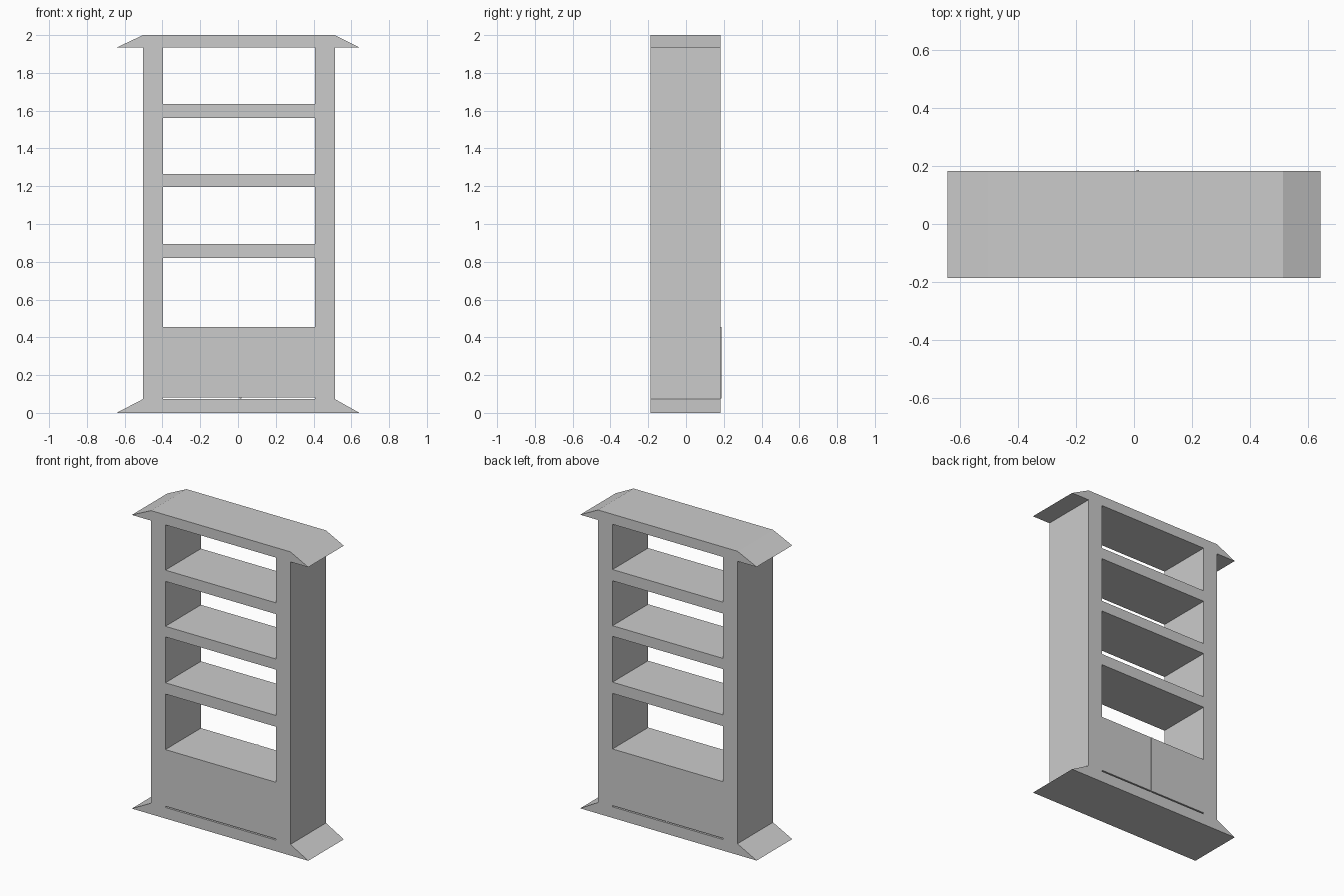
import bpy, bmesh

if "Cube" in bpy.data.objects:
    bpy.data.objects.remove(bpy.data.objects["Cube"])

FRONT, BACK = -0.187, 0.183      # depth of the carcass
LEFT, RIGHT = -0.503, 0.513      # outer faces of the posts
IN_L, IN_R = -0.398, 0.407       # inner faces of the posts
TIP = 0.643                      # overhang of crown and plinth


def prism(name, profile, y0=FRONT, y1=BACK):
    """Extrude an x-z profile along y."""
    bm = bmesh.new()
    face = bm.faces.new([bm.verts.new((x, y0, z)) for x, z in profile])
    ext = bmesh.ops.extrude_face_region(bm, geom=[face])
    moved = [v for v in ext["geom"] if isinstance(v, bmesh.types.BMVert)]
    bmesh.ops.translate(bm, verts=moved, vec=(0, y1 - y0, 0))
    bmesh.ops.recalc_face_normals(bm, faces=bm.faces)
    mesh = bpy.data.meshes.new(name)
    bm.to_mesh(mesh)
    bm.free()
    obj = bpy.data.objects.new(name, mesh)
    bpy.context.collection.objects.link(obj)
    return obj


def board(name, x0, x1, z0, z1, y0=FRONT, y1=BACK):
    return prism(name, [(x0, z0), (x1, z0), (x1, z1), (x0, z1)], y0, y1)


# Plinth and crown with sloping ends
for name, z0, z1 in (("plinth", 0.0, 0.073), ("crown", 1.934, 2.0)):
    prism(name, [(-TIP, z0), (TIP, z0), (RIGHT, z1), (LEFT, z1)])

# Side posts
board("left_post", LEFT, IN_L, 0.073, 1.934)
board("right_post", IN_R, RIGHT, 0.073, 1.934)

# Open shelves
for i, (z0, z1) in enumerate(((0.82, 0.894), (1.196, 1.266), (1.562, 1.636))):
    board(f"shelf_{i + 1}", IN_L, IN_R, z0, z1)

# Lower cabinet, leaving a narrow gap above the plinth
board("cabinet", IN_L, IN_R, 0.081, 0.454)

# Thin strip down the middle of the cabinet's back
board("back_strip", 0.009, 0.018, 0.077, 0.454, BACK - 0.004, 0.187)
